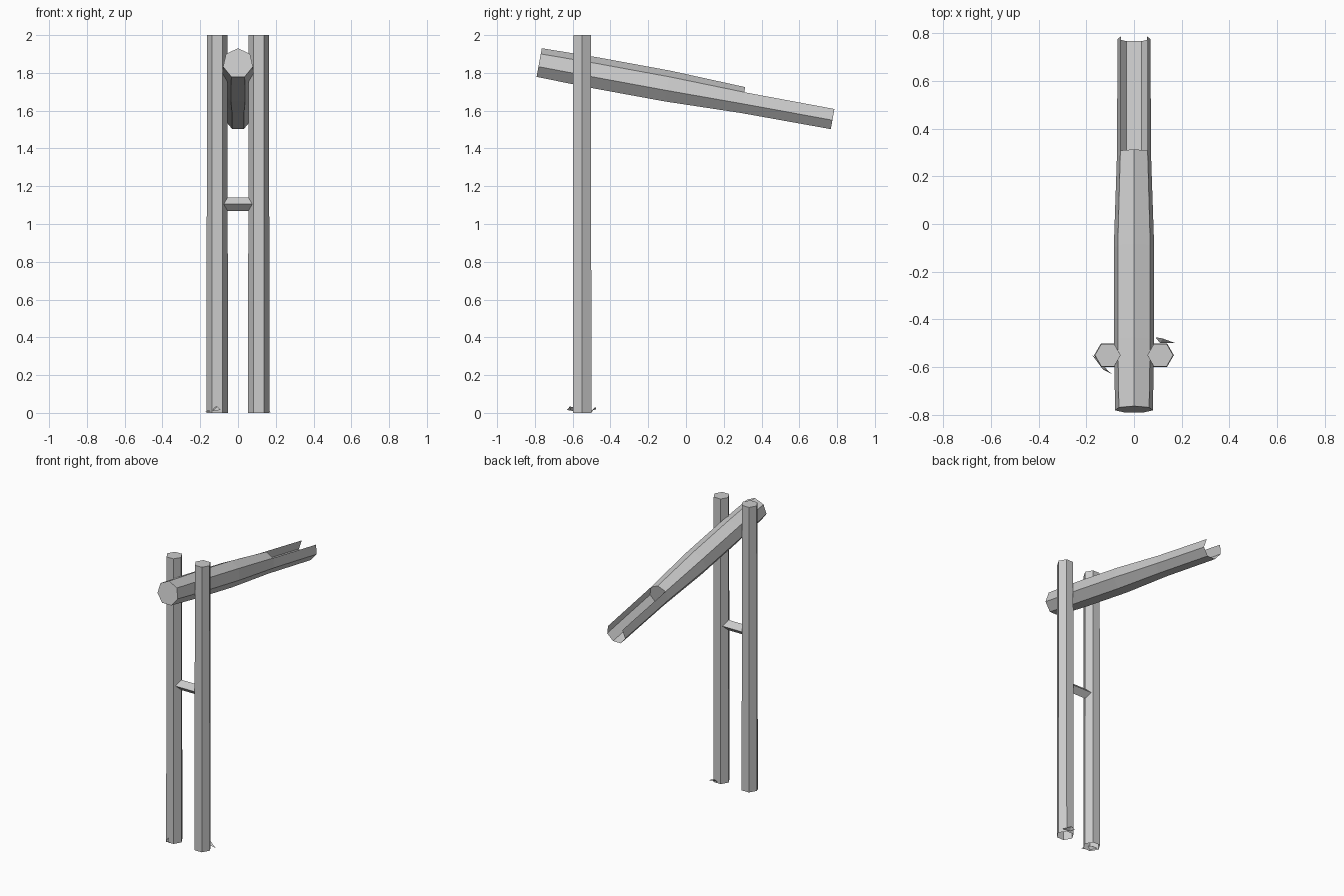
import bpy, math
from mathutils import Matrix, Vector

if "Cube" in bpy.data.objects:
    bpy.data.objects.remove(bpy.data.objects["Cube"])


def make(name, verts, faces):
    me = bpy.data.meshes.new(name)
    me.from_pydata([tuple(v) for v in verts], [], faces)
    me.update()
    ob = bpy.data.objects.new(name, me)
    bpy.context.collection.objects.link(ob)
    return ob


def ring(n, r, phase=0.0):
    return [(r * math.cos(phase + 2 * math.pi * i / n),
             r * math.sin(phase + 2 * math.pi * i / n)) for i in range(n)]


# Two hexagonal posts, closed on top and open underneath
for side, label in ((-1, "left_post"), (1, "right_post")):
    verts = [(0.11 * side + x, -0.55 + y, z)
             for z, r in ((0, 0.057), (2, 0.054)) for x, y in ring(6, r)]
    faces = [(i, (i + 1) % 6, (i + 1) % 6 + 6, i + 6) for i in range(6)]
    make(label, verts, faces + [tuple(range(6, 12))])

# Diamond-section cross bar, ends buried in the posts
verts = [(x, -0.55 + a, 1.105 + b) for x in (-0.1, 0.1) for a, b in ring(4, 0.036)]
faces = [(i, (i + 1) % 4, (i + 1) % 4 + 4, i + 4) for i in range(4)]
make("cross_bar", verts, faces + [(3, 2, 1, 0), (4, 5, 6, 7)])

# Seven-sided sloping spout: full pipe, then an open trough past the inner wall
N = 7
stations = [(-0.791, 0.081), (-0.5, 0.087), (-0.1, 0.087), (0.305, 0.073), (0.791, 0.071)]
tilt = Matrix.Translation((0, 0, 1.708)) @ Matrix.Rotation(math.radians(-10.4), 4, 'X')
verts = [tilt @ Vector((x, t, z)) for t, r in stations
         for x, z in ring(N, r, math.pi / 2)]
faces = [tuple(range(N))]                                   # front cap
for s in range(len(stations) - 1):
    for i in range(N):
        if s == len(stations) - 2 and i in (0, N - 1):      # top removed on trough
            continue
        j = (i + 1) % N
        faces.append((s * N + i, (s + 1) * N + i, (s + 1) * N + j, s * N + j))
faces.append(tuple(range(3 * N + N - 1, 3 * N - 1, -1)))    # inner wall
make("water_spout", verts, faces)

# Small leaves at the foot of the posts
make("left_leaf", [(-0.175, -0.55, 0.004), (-0.14, -0.575, 0.025), (-0.11, -0.615, 0.034),
                   (-0.09, -0.63, 0.015), (-0.13, -0.61, 0.012)],
     [(0, 4, 1), (1, 4, 2), (2, 4, 3)])
make("right_leaf", [(0.09, -0.475, 0.02), (0.12, -0.48, 0.032), (0.175, -0.5, 0.003),
                    (0.11, -0.5, 0.012)], [(0, 3, 1), (1, 3, 2)])
